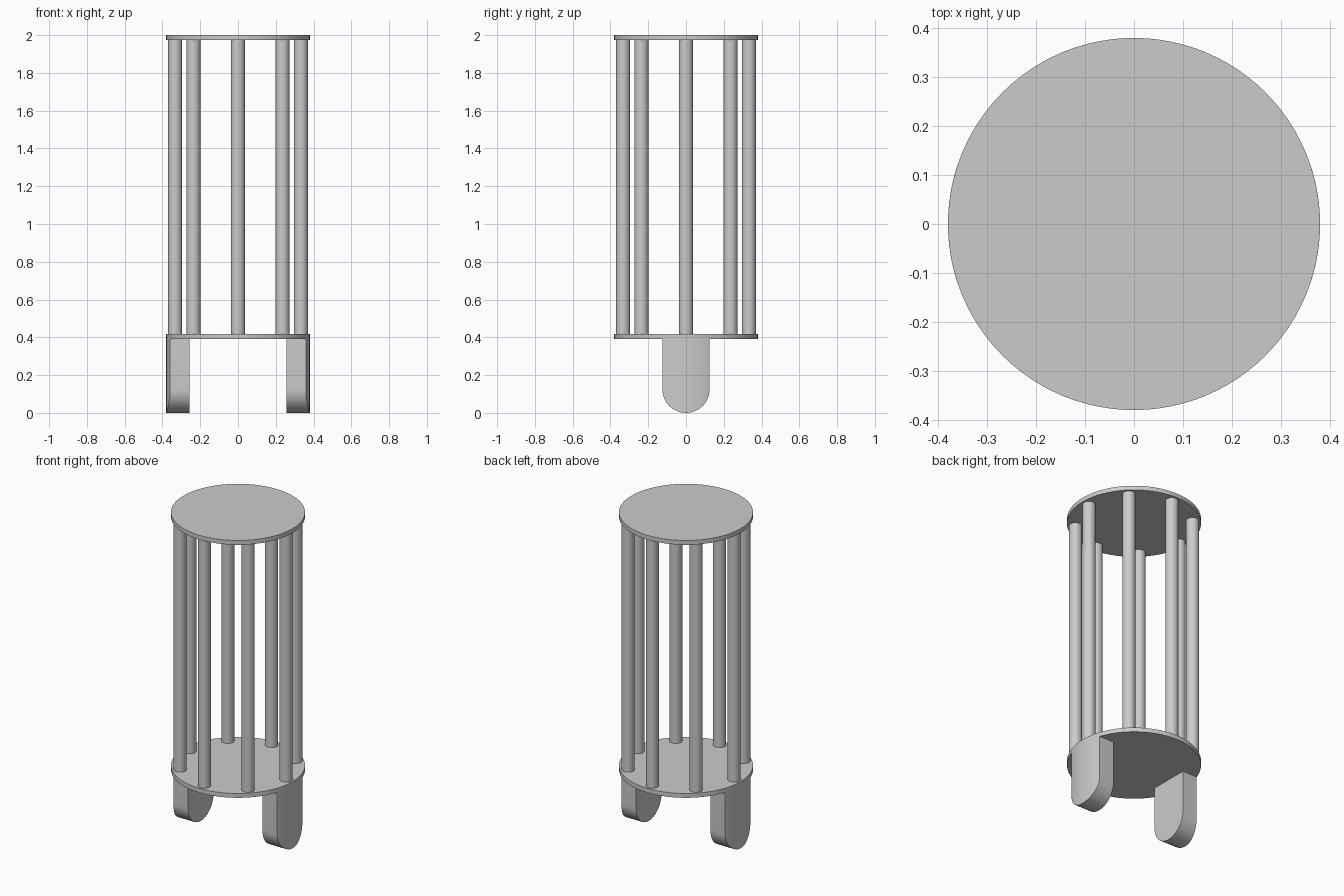
import bpy, bmesh
from math import cos, sin, sqrt, pi, radians

if "Cube" in bpy.data.objects:
    bpy.data.objects.remove(bpy.data.objects["Cube"], do_unlink=True)

RADIUS = 0.38          # disc radius
DECK_LOW, DECK_TOP = 0.39, 0.417
ROOF_LOW, ROOF_TOP = 1.973, 2.0

grey = bpy.data.materials.new("plain grey")
grey.use_nodes = True
colour = (0.6, 0.6, 0.6, 1)
grey.diffuse_color = colour
grey.node_tree.nodes["Principled BSDF"].inputs["Base Color"].default_value = colour


def finish(obj, name):
    obj.name = obj.data.name = name
    obj.data.materials.append(grey)
    bpy.ops.object.select_all(action="DESELECT")
    obj.select_set(True)
    bpy.context.view_layer.objects.active = obj
    bpy.ops.object.shade_smooth_by_angle(angle=radians(30))


def cylinder(name, radius, low, high, x=0, y=0, sides=96):
    bpy.ops.mesh.primitive_cylinder_add(vertices=sides, radius=radius, depth=high - low,
                                        location=(x, y, (low + high) / 2))
    finish(bpy.context.object, name)


def foot(name, side):
    """Round-ended block whose outer face follows the rim of the disc."""
    half, inner, steps = 0.125, 0.257, 24
    bm = bmesh.new()
    rings = []
    for i in range(steps + 1):
        a = pi * i / steps
        y, low = -half * cos(a), half - half * sin(a)
        outer = sqrt(RADIUS ** 2 - y ** 2)
        corners = [(inner, low), (outer, low), (outer, DECK_LOW), (inner, DECK_LOW)]
        rings.append([bm.verts.new((side * x, y, z)) for x, z in corners])
    for a, b in zip(rings, rings[1:]):
        for k in range(4):
            n = (k + 1) % 4
            bm.faces.new((a[k], a[n], b[n], b[k]))
    bm.faces.new(rings[0])
    bm.faces.new(rings[-1])
    bmesh.ops.recalc_face_normals(bm, faces=bm.faces)
    mesh = bpy.data.meshes.new(name)
    bm.to_mesh(mesh)
    bm.free()
    obj = bpy.data.objects.new(name, mesh)
    bpy.context.collection.objects.link(obj)
    finish(obj, name)


# Two discs
cylinder("bottom_disc", RADIUS, DECK_LOW, DECK_TOP)
cylinder("top_disc", RADIUS, ROOF_LOW, ROOF_TOP)

# Ring of eight posts between them
for i in range(8):
    a = i * pi / 4
    cylinder(f"post_{i + 1}", 0.037, DECK_TOP, ROOF_LOW, 0.333 * cos(a), 0.333 * sin(a), 32)

# Feet
foot("left_foot", 1)
foot("right_foot", -1)
